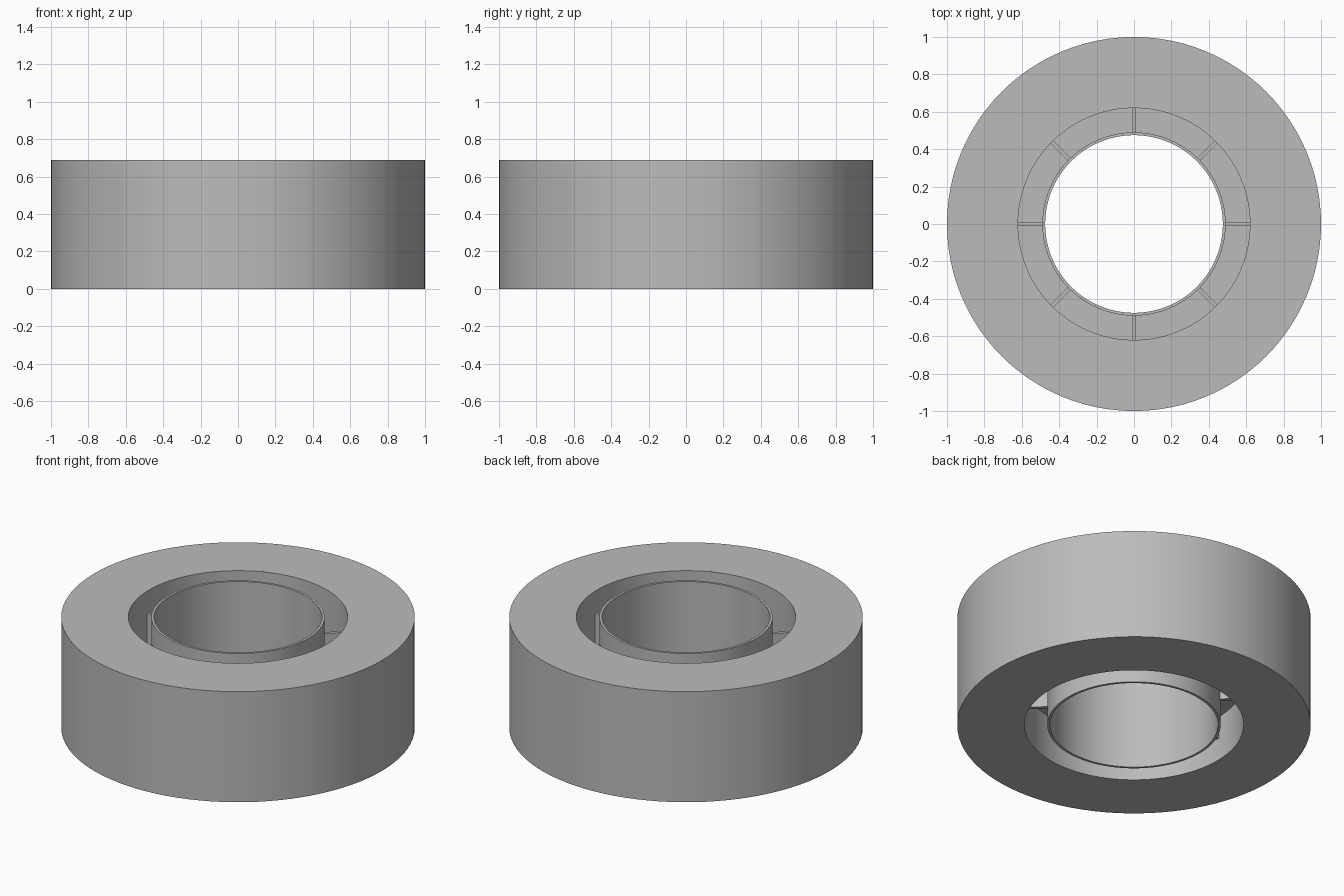
import bpy, bmesh, math
from mathutils import Matrix

if "Cube" in bpy.data.objects:
    bpy.data.objects.remove(bpy.data.objects["Cube"])

H = 0.69       # full height
SIDES = 96

grey = bpy.data.materials.new("light_grey")
grey.diffuse_color = (0.5, 0.5, 0.5, 1)
grey.use_nodes = True
grey.node_tree.nodes["Principled BSDF"].inputs["Base Color"].default_value = grey.diffuse_color


def finish(name, bm):
    bmesh.ops.recalc_face_normals(bm, faces=bm.faces)
    me = bpy.data.meshes.new(name)
    bm.to_mesh(me)
    bm.free()
    me.materials.append(grey)
    ob = bpy.data.objects.new(name, me)
    bpy.context.collection.objects.link(ob)
    return ob


def ring(name, r_in, r_out, z0, z1):
    """Rectangular profile spun round the z axis."""
    bm = bmesh.new()
    loops = []
    for r, z in ((r_in, z0), (r_out, z0), (r_out, z1), (r_in, z1)):
        loops.append([bm.verts.new((r * math.cos(2 * math.pi * i / SIDES),
                                    r * math.sin(2 * math.pi * i / SIDES), z))
                      for i in range(SIDES)])
    for k in range(4):
        a, b = loops[k], loops[(k + 1) % 4]
        for i in range(SIDES):
            j = (i + 1) % SIDES
            bm.faces.new((a[i], a[j], b[j], b[i]))
    ob = finish(name, bm)
    bpy.ops.object.select_all(action='DESELECT')
    ob.select_set(True)
    bpy.context.view_layer.objects.active = ob
    bpy.ops.object.shade_smooth_by_angle(angle=math.radians(30))
    return ob


# wound tape and the two concentric walls of the core
ring("tape_roll", 0.635, 1.0, 0.0, H)
ring("core_outer_wall", 0.62, 0.635, 0.0, H)
ring("core_inner_wall", 0.475, 0.49, 0.0, H)

# flat web joining the walls at mid height
ring("core_web", 0.485, 0.625, 0.28, 0.34)

# eight radial ribs
bm = bmesh.new()
for i in range(8):
    m = (Matrix.Rotation(i * math.pi / 4, 4, 'Z')
         @ Matrix.Translation((0.555, 0, H / 2))
         @ Matrix.Diagonal((0.14, 0.02, 0.41, 1)))
    bmesh.ops.create_cube(bm, size=1, matrix=m)
finish("core_ribs", bm)
